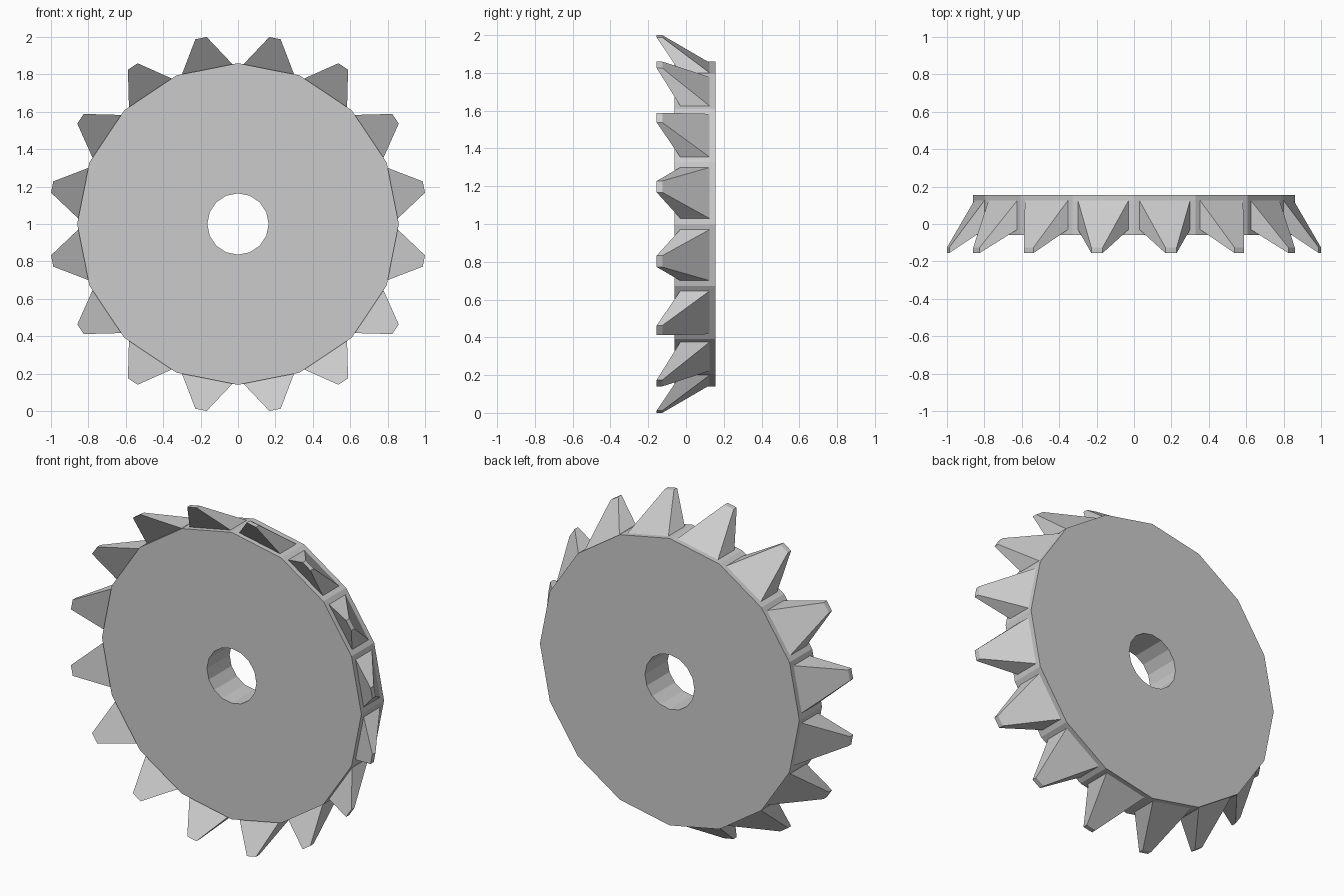
import bpy, bmesh
from math import cos, sin, pi
from mathutils import Vector

if "Cube" in bpy.data.objects:
    bpy.data.objects.remove(bpy.data.objects["Cube"])

N = 16                       # sides and teeth
R, HOLE = 0.86, 0.164        # rim and bore radii
FRONT, BACK = -0.06, 0.155   # disc thickness along y
TIP_R, TIP_HALF = 1.013, 0.031
TIP_Y = (-0.155, -0.125)     # teeth lean towards the front

bm = bmesh.new()


def ring(r, y):
    return [bm.verts.new((r * cos(2 * pi * i / N), y, 1 + r * sin(2 * pi * i / N)))
            for i in range(N)]


def bridge(a, b):
    return [bm.faces.new((a[i], a[(i + 1) % N], b[(i + 1) % N], b[i])) for i in range(N)]


# Disc with bore
outer_f, outer_b = ring(R, FRONT), ring(R, BACK)
inner_f, inner_b = ring(HOLE, FRONT), ring(HOLE, BACK)
rim = bridge(outer_f, outer_b)
bridge(outer_b, inner_b)
bridge(inner_b, inner_f)
bridge(inner_f, outer_f)
bmesh.ops.recalc_face_normals(bm, faces=bm.faces)

# Teeth: inset each rim face, extrude it and taper to a small forward-leaning tip
bmesh.ops.inset_individual(bm, faces=rim, thickness=0.03, use_even_offset=True)
for face in rim:
    c = face.calc_center_median()
    out = Vector((c.x, 0, c.z - 1)).normalized()
    side = Vector((-out.z, 0, out.x))
    tip = bmesh.ops.extrude_discrete_faces(bm, faces=[face])["faces"][0]
    for v in tip.verts:
        s = TIP_HALF if (v.co - c).dot(side) > 0 else -TIP_HALF
        y = TIP_Y[0] if v.co.y < c.y else TIP_Y[1]
        v.co = Vector((0, y, 1)) + out * TIP_R + side * s

bmesh.ops.recalc_face_normals(bm, faces=bm.faces)
mesh = bpy.data.meshes.new("toothed_wheel")
bm.to_mesh(mesh)
bm.free()
bpy.context.collection.objects.link(bpy.data.objects.new("toothed_wheel", mesh))
